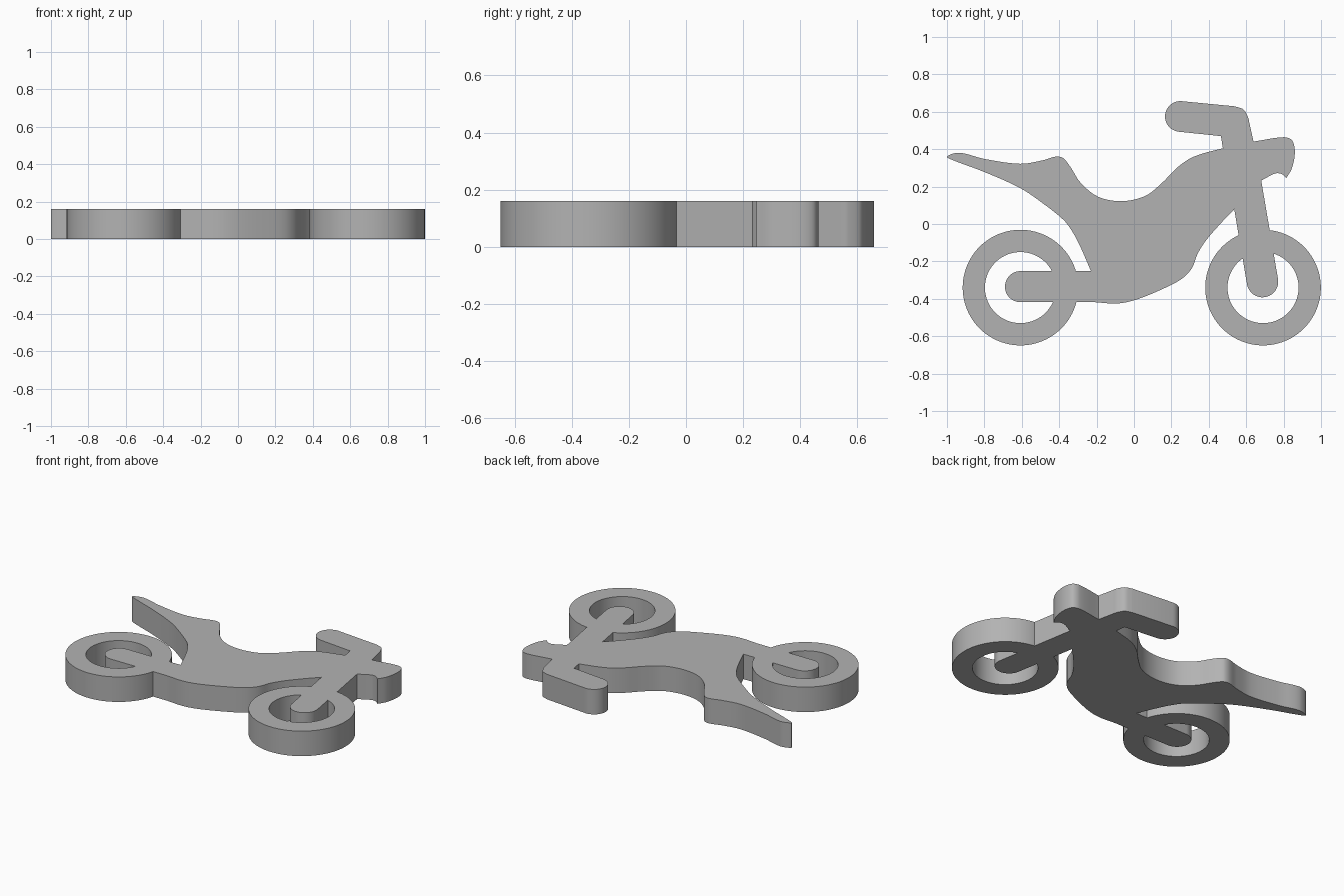
import bpy
import bmesh
from math import cos, sin, pi, atan2, radians
from mathutils import Vector

cube = bpy.data.objects.get("Cube")
if cube:
    bpy.data.objects.remove(cube, do_unlink=True)

THICK = 0.16

grey = bpy.data.materials.new("plain_grey")
grey.use_nodes = True
grey.diffuse_color = (0.45, 0.45, 0.45, 1)
grey.node_tree.nodes["Principled BSDF"].inputs["Base Color"].default_value = grey.diffuse_color


def arc(cx, cy, r, start, end, n=24):
    """Points along an arc, angles in radians."""
    return [Vector((cx + r * cos(start + (end - start) * i / n),
                    cy + r * sin(start + (end - start) * i / n))) for i in range(n + 1)]


def smooth_run(points, steps=6):
    """Smooth curve through the points of one run."""
    p = [Vector(q) for q in points]
    p = [p[0] * 2 - p[1]] + p + [p[-1] * 2 - p[-2]]
    out = []
    for a, b, c, d in zip(p, p[1:], p[2:], p[3:]):
        # tangents scaled by chord length keep uneven spacing free of loops
        la, lb, lc = (b - a).length, (c - b).length, (d - c).length
        m1 = (c - a) / (la + lb) * lb
        m2 = (d - b) / (lb + lc) * lb
        for i in range(steps):
            t = i / steps
            out.append(b * (2*t**3 - 3*t**2 + 1) + m1 * (t**3 - 2*t**2 + t)
                       + c * (3*t**2 - 2*t**3) + m2 * (t**3 - t**2))
    return out + [p[-2]]


def plate(name, outline):
    """Flat part: an outline extruded to the common thickness."""
    bm = bmesh.new()
    face = bm.faces.new([bm.verts.new((q[0], q[1], 0)) for q in outline])
    top = bmesh.ops.extrude_face_region(bm, geom=[face])["geom"]
    for v in top:
        if isinstance(v, bmesh.types.BMVert):
            v.co.z = THICK
    bmesh.ops.recalc_face_normals(bm, faces=bm.faces)
    mesh = bpy.data.meshes.new(name)
    bm.to_mesh(mesh)
    bm.free()
    mesh.materials.append(grey)
    obj = bpy.data.objects.new(name, mesh)
    bpy.context.collection.objects.link(obj)
    return obj


def capsule(name, a, b, r):
    """Round-ended bar from a to b."""
    ang = atan2(b[1] - a[1], b[0] - a[0])
    return plate(name, arc(*a, r, ang + pi / 2, ang + 3 * pi / 2)
                 + arc(*b, r, ang - pi / 2, ang + pi / 2))


def wheel(name, x, y):
    """Open ring with a round hole."""
    bm = bmesh.new()
    n = 96
    rings = [[bm.verts.new((*q, z)) for q in arc(x, y, r, 0, 2 * pi, n)[:-1]]
             for r, z in ((0.309, 0), (0.309, THICK), (0.19, THICK), (0.19, 0))]
    for lo, hi in zip(rings, rings[1:] + rings[:1]):
        for i in range(n):
            j = (i + 1) % n
            bm.faces.new((lo[i], lo[j], hi[j], hi[i]))
    bmesh.ops.recalc_face_normals(bm, faces=bm.faces)
    mesh = bpy.data.meshes.new(name)
    bm.to_mesh(mesh)
    bm.free()
    mesh.materials.append(grey)
    obj = bpy.data.objects.new(name, mesh)
    bpy.context.collection.objects.link(obj)
    return obj


# Body: smooth runs that meet at sharp corners
tail_and_seat = [(-.215, -.285), (-.23, -.252), (-.29, -.115), (-.33, -.04), (-.375, .02),
                 (-.48, .105), (-.605, .19), (-.8, .278), (-.96, .338), (-1, .36),
                 (-.935, .381), (-.8, .348), (-.61, .322), (-.49, .34), (-.42, .36),
                 (-.38, .353), (-.34, .305), (-.285, .22), (-.19, .145), (-.065, .122),
                 (.06, .15), (.15, .22), (.235, .305), (.32, .36), (.475, .405), (.52, .413)]
front_cowl = [(.6, .437), (.64, .441), (.8, .464), (.845, .447), (.86, .385), (.845, .3), (.815, .246)]
cowl_underside = [(.815, .246), (.79, .267), (.755, .27), (.675, .23), (.6, .2)]
belly = [(.58, .13), (.537, .08), (.47, .01), (.385, -.088), (.34, -.16), (.31, -.235),
         (.26, -.29), (.165, -.342), (.01, -.405), (-.09, -.425), (-.21, -.418)]
outline = []
for run in (tail_and_seat, front_cowl, cowl_underside, belly):
    pts = smooth_run(run)
    outline += pts[1:] if outline and (pts[0] - outline[-1]).length < 1e-4 else pts
body = plate("motorcycle_body", outline)

# Handlebar with a rounded grip
elbow = smooth_run([(.54, .629), (.585, .612), (.61, .57), (.617, .54)])
handlebar = plate("handlebar", [(.65, .39), (.485, .34), (.465, .47)]
                  + arc(.248, .575, .082, radians(263), radians(83))[::1] + elbow)

# Fork, swing arm and wheels
parts = [handlebar,
         capsule("front_fork", (.687, -.308), (.587, .28), .084),
         capsule("swing_arm", (-.607, -.335), (-.1, -.335), .083),
         wheel("rear_wheel", -.607, -.34),
         wheel("front_wheel", .69, -.34)]

# Fuse everything into one plate
bpy.context.view_layer.objects.active = body
for part in parts:
    mod = body.modifiers.new("fuse", "BOOLEAN")
    mod.operation = "UNION"
    mod.solver = "EXACT"
    mod.object = part
    bpy.ops.object.modifier_apply(modifier=mod.name)
    bpy.data.objects.remove(part, do_unlink=True)

bpy.ops.object.select_all(action="DESELECT")
body.select_set(True)
bpy.ops.object.shade_smooth_by_angle(angle=radians(30))
